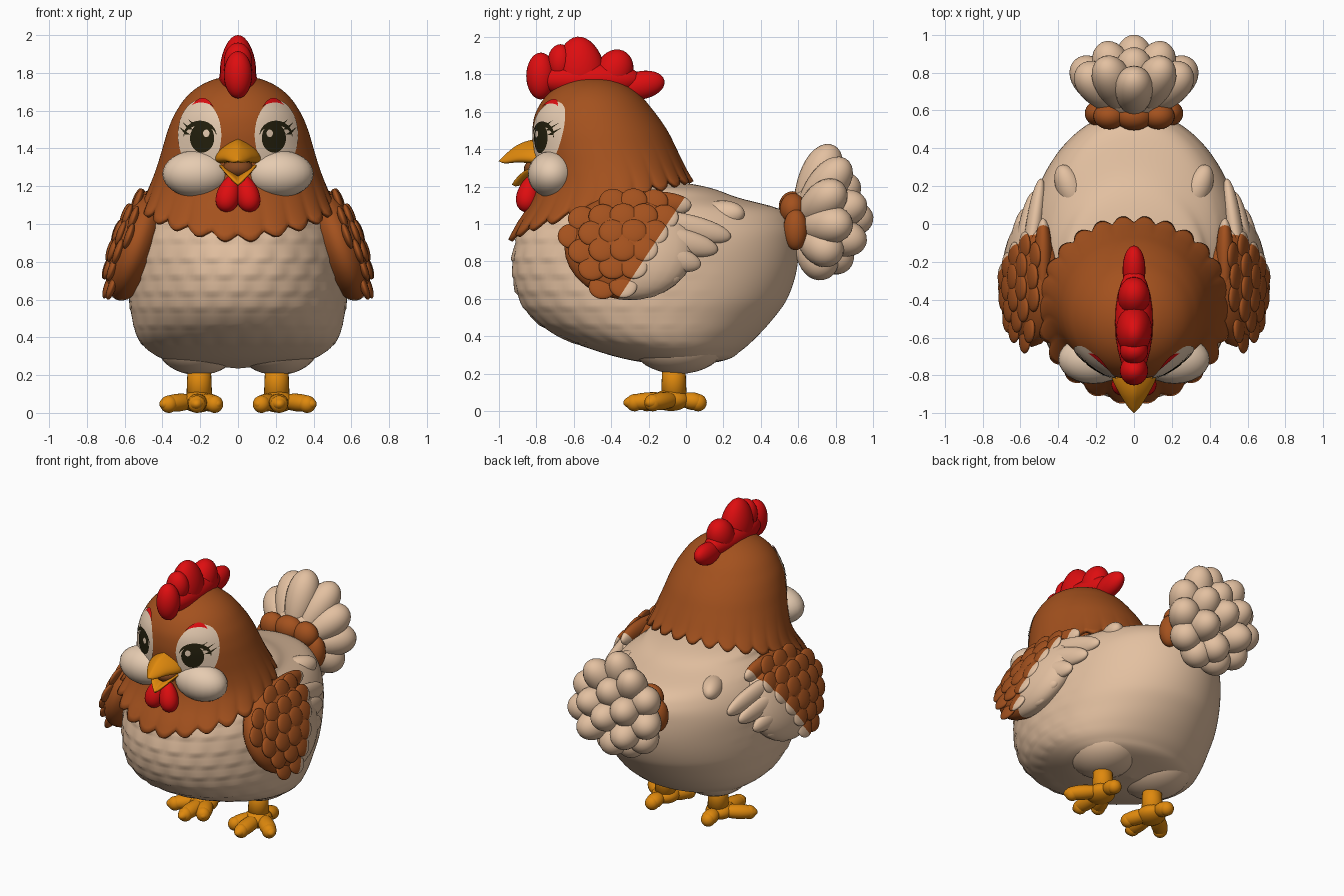
import bpy, bmesh
from math import sin, cos, pi, sqrt
from mathutils import Vector, Matrix

if "Cube" in bpy.data.objects:
    bpy.data.objects.remove(bpy.data.objects["Cube"])


def material(name, *rgb):
    m = bpy.data.materials.new(name)
    m.use_nodes = True
    m.diffuse_color = (*rgb, 1)
    for n in m.node_tree.nodes:
        if n.type == 'BSDF_PRINCIPLED':
            n.inputs["Base Color"].default_value = (*rgb, 1)
            n.inputs["Roughness"].default_value = 0.8
    return m


CREAM = material("cream feather", .77, .53, .355)
PALE = material("pale face", .79, .6, .44)
BROWN = material("brown feather", .37, .083, .013)
RED = material("comb red", .73, .004, .005)
ORANGE = material("beak orange", .74, .25, .004)
DARK = material("eye dark", .017, .014, .004)
MOUTH = material("mouth brown", .25, .07, .015)


def make(name, bm, mats, rule=None, facing=False):
    """Finish a bmesh as a smooth object; rule(centre) picks the material."""
    bmesh.ops.remove_doubles(bm, verts=bm.verts, dist=1e-5)
    bmesh.ops.recalc_face_normals(bm, faces=bm.faces)
    if facing and sum(f.normal.y for f in bm.faces) > 0:
        bmesh.ops.reverse_faces(bm, faces=bm.faces)
    for f in bm.faces:
        f.smooth = True
        if rule:
            f.material_index = rule(f.calc_center_median())
    me = bpy.data.meshes.new(name)
    bm.to_mesh(me)
    bm.free()
    for m in mats:
        me.materials.append(m)
    ob = bpy.data.objects.new(name, me)
    bpy.context.scene.collection.objects.link(ob)
    return ob


def grid(bm, f, nu, nv):
    vs = [[bm.verts.new(f(i / nu, j / nv)) for j in range(nv + 1)] for i in range(nu + 1)]
    for i in range(nu):
        for j in range(nv):
            bm.faces.new((vs[i][j], vs[i][j + 1], vs[i + 1][j + 1], vs[i + 1][j]))


def ball(bm, centre, radii, base=Matrix()):
    m = base @ Matrix.Translation(centre) @ Matrix.Diagonal((*radii, 1))
    bmesh.ops.create_uvsphere(bm, u_segments=24, v_segments=16, radius=1, matrix=m)


def lobe(bm, p, q, width, thick, taper=0.0):
    """Egg shape from p to q, fatter towards q."""
    p, q = Vector(p), Vector(q)
    d = q - p
    m = Matrix.Translation((p + q) / 2) @ d.to_track_quat('Z', 'X').to_matrix().to_4x4()
    for v in bmesh.ops.create_uvsphere(bm, u_segments=24, v_segments=16, radius=1)["verts"]:
        k = 1 + taper * v.co.z
        v.co = m @ Vector((v.co.x * width * k, v.co.y * thick * k, v.co.z * d.length / 2))


def sample(rows, z):
    """Smooth lookup of the three values in rows at a height."""
    z = min(max(z, rows[0][0]), rows[-1][0])
    i = max(k for k in range(len(rows) - 1) if rows[k][0] <= z)
    a, b, c, d = (rows[min(max(i + k, 0), len(rows) - 1)] for k in (-1, 0, 1, 2))
    h = c[0] - b[0]
    t = (z - b[0]) / h
    out = []
    for n in (1, 2, 3):
        m0, m1 = (c[n] - a[n]) / (c[0] - a[0]) * h, (d[n] - b[n]) / (d[0] - b[0]) * h
        out.append((2*t**3 - 3*t*t + 1) * b[n] + (t**3 - 2*t*t + t) * m0
                   + (3*t*t - 2*t**3) * c[n] + (t**3 - t*t) * m1)
    return out


def around(rows, a, z, grow):
    yf, yb, rx = sample(rows, z)
    return Vector(((rx + grow) * sin(a), (yf + yb) / 2 - ((yb - yf) / 2 + grow) * cos(a), z))


# Body with soft feather rows on the breast
BODY = [(.235, -.03, -.03, 0), (.27, -.28, .2, .33), (.32, -.47, .29, .46), (.4, -.68, .38, .53),
        (.5, -.82, .47, .56), (.6, -.89, .54, .575), (.75, -.925, .59, .575), (.9, -.91, .6, .56),
        (1, -.87, .58, .52), (1.08, -.8, .5, .46), (1.14, -.73, .28, .4), (1.2, -.65, .1, .33),
        (1.25, -.4, -.2, 0)]


def body_point(u, v):
    z, a = .7425 - .5075 * cos(pi * u), 2 * pi * v
    row = z / .09
    scale = abs(sin(13 * a + (int(row) % 2) * pi / 2)) * (1 - row % 1)
    fade = max(0, .35 + .65 * cos(a)) * (.35 < z < 1.1)
    return around(BODY, a, z, .012 * scale * fade)


bm = bmesh.new()
grid(bm, body_point, 90, 160)
for s in (-1, 1):
    ball(bm, (s * .21, -.04, .36), (.22, .25, .16))
    lobe(bm, (s * .27, .04, 1.03), (s * .39, .31, 1.06), .08, .075)
make("body", bm, [CREAM])

# Hood with a scalloped collar
HOOD = [(.88, -.95, .05, .57), (1, -.9, .05, .54), (1.1, -.84, .04, .5), (1.2, -.8, .035, .465),
        (1.3, -.8, -.005, .43), (1.4, -.815, -.05, .4), (1.5, -.82, -.1, .37), (1.6, -.8, -.17, .325),
        (1.7, -.73, -.26, .245), (1.765, -.62, -.37, .13), (1.79, -.49, -.49, 0)]


def hood_point(u, v):
    a = 2 * pi * v
    tip = abs(sin(12 * a))
    edge = .95 + .32 * (sin(a / 2) ** 2) ** .7 - .04 * tip
    return around(HOOD, a, 1.79 - (1.79 - edge) * u ** 1.5, .018 * tip * u ** 12)


bm = bmesh.new()
grid(bm, hood_point, 40, 192)
hood = make("hood", bm, [BROWN])
solid = hood.modifiers.new("thickness", 'SOLIDIFY')
solid.thickness, solid.offset = .025, -1


# Face: eye patches and painted details follow the hood surface
def face_y(x, z):
    yf, yb, rx = sample(HOOD, z)
    return (yf + yb) / 2 - (yb - yf) / 2 * sqrt(max(0, 1 - (x / rx) ** 2))


def sheet(name, side, f, lift, mat):
    def point(u, v):
        x, z = f(u, v)
        return side * x, face_y(x, z) - lift, z
    bm = bmesh.new()
    grid(bm, point, 12, 36)
    make(name, bm, [mat], facing=True)


def oval(cx, cz, rx, rz):
    return lambda u, v: (cx + rx * u * cos(2 * pi * v), cz + rz * u * sin(2 * pi * v))


def arc(cx, cz, rx, rz, start, end, width):
    def f(u, v):
        t = start + (end - start) * v
        k = 1 + width * (u - .5) * sin(pi * min(max(v, .05), .95))
        return cx + rx * k * cos(t), cz + rz * k * sin(t)
    return f


def stroke(x0, z0, x1, z1, w):
    return lambda u, v: (x0 + (x1 - x0) * v + w * (u - .5) * (1 - v), z0 + (z1 - z0) * v)


for s, side in ((1, "left"), (-1, "right")):
    sheet(side + "_eye_patch", s, oval(.203, 1.47, .115, .185), .008, PALE)
    sheet(side + "_iris", s, oval(.19, 1.455, .064, .077), .012, DARK)
    sheet(side + "_eye_glint", s, oval(.168, 1.48, .017, .02), .016, PALE)
    sheet(side + "_upper_lid", s, arc(.2, 1.455, .088, .08, .1, 2.9, .3), .014, DARK)
    for n, (x, z) in enumerate(((.312, 1.515), (.295, 1.54), (.265, 1.555))):
        sheet(f"{side}_lash_{n}", s, stroke(x - .045, z - .04, x, z, .025), .014, DARK)
    sheet(side + "_brow", s, arc(.19, 1.48, .1, .175, 1.05, 2.2, .14), .014, RED)
    bm = bmesh.new()
    ball(bm, (s * .215, -.715, 1.265), (.185, .13, .125))
    make(side + "_cheek", bm, [PALE])
    bm = bmesh.new()
    lobe(bm, (s * .025, -.82, 1.26), (s * .073, -.86, 1.065), .062, .06, .25)
    make(side + "_wattle", bm, [RED])


# Beak: upper half droops at the corners, lower half rises to meet it
def beak(name, rings, droop):
    def point(u, v):
        y = rings[0][0] + u * (rings[-1][0] - rings[0][0])
        zc, rx, rz = sample(rings, y)
        turn = 2 * pi * v
        return rx * sin(turn), y, zc + rz * cos(turn) - droop * rx * abs(sin(turn))
    bm = bmesh.new()
    grid(bm, point, 24, 32)
    make(name, bm, [ORANGE])


beak("upper_beak", [(-1, 1.335, 0, 0), (-.97, 1.347, .03, .02), (-.9, 1.38, .075, .042),
                    (-.82, 1.395, .115, .055), (-.74, 1.395, .125, .06)], .4)
beak("lower_beak", [(-.93, 1.21, 0, 0), (-.91, 1.215, .03, .014), (-.86, 1.23, .075, .018),
                    (-.74, 1.25, .12, .02)], -.7)
bm = bmesh.new()
ball(bm, (0, -.79, 1.295), (.08, .075, .055))
make("mouth", bm, [MOUTH])

# Comb
bm = bmesh.new()
ball(bm, (0, -.52, 1.77), (.1, .29, .095))
ball(bm, (0, -.775, 1.79), (.075, .078, .125))
lobe(bm, (0, -.55, 1.66), (0, -.58, 2), .13, .095, -.12)
ball(bm, (0, -.67, 1.86), (.075, .07, .1))
lobe(bm, (0, -.45, 1.66), (0, -.335, 1.925), .1, .085, .1)
lobe(bm, (0, -.4, 1.71), (0, -.115, 1.765), .075, .06, .1)
make("comb", bm, [RED])

# Wings: layered brown scales in front, cream flight feathers behind
FLIGHT = [((.48, -.4, 1.11), (.48, .03, 1.1)), ((.57, -.3, 1.05), (.49, .24, .93)),
          ((.62, -.3, .97), (.53, .17, .86)), ((.65, -.32, .88), (.58, .08, .78)),
          ((.66, -.35, .79), (.61, -.03, .71)), ((.65, -.42, .72), (.62, -.13, .65))]
SPLIT, ACROSS = Vector((0, -.015, 1.13)), Vector((0, 1, -.656))
for s, side in ((1, "left"), (-1, "right")):
    bm = bmesh.new()
    base = Matrix.Translation((s * .54, -.3, .88)) @ Matrix.Rotation(-.34 * s, 4, 'Y')
    ball(bm, (0, 0, 0), (.135, .35, .3), base)
    for row in range(6):
        for col in range(6):
            y, z = -.31 + .11 * col + .055 * (row % 2), .23 - .095 * row
            q = (y / .35) ** 2 + (z / .3) ** 2
            centre = Vector((s * .122 * sqrt(max(0, 1 - q)), y, z))
            if q < .9 and (base @ centre - SPLIT).dot(ACROSS) < 0:
                ball(bm, centre, (.022, .075, .07), base)
    for p, q in FLIGHT:
        lobe(bm, (s * p[0], *p[1:]), (s * q[0], *q[1:]), .07, .045, .1)
    bmesh.ops.bisect_plane(bm, geom=bm.verts[:] + bm.edges[:] + bm.faces[:],
                           plane_co=SPLIT, plane_no=ACROSS)
    make(side + "_wing", bm, [BROWN, CREAM], lambda c: int((c - SPLIT).dot(ACROSS) > 0))

# Tail: brown tufts round the root and a puff of cream feathers
bm = bmesh.new()
ball(bm, (0, .57, 1.09), (.1, .075, .085))
for s in (-1, 1):
    ball(bm, (s * .13, .57, 1.08), (.085, .07, .085))
    ball(bm, (s * .195, .585, .97), (.065, .065, .11))
make("tail_tufts", bm, [BROWN])

TIPS = [(0, .79, 1.42), (.16, .86, 1.34), (.28, .83, 1.2), (0, 1, 1.04), (.16, .96, 1.12),
        (.31, .87, 1.0), (.16, .96, .9), (0, .88, .77), (.25, .81, .82), (.1, .77, .72), (0, .92, 1.24)]
bm = bmesh.new()
ball(bm, (0, .7, 1), (.2, .17, .22))
for x, y, z in TIPS:
    for s in ((-1, 1) if x else (1,)):
        lobe(bm, (s * x * .25, .6, .99 + .1 * (z - 1)), (s * x, y, z), .1, .1, .25)
make("tail_feathers", bm, [CREAM])

# Legs and toes
for s, side in ((1, "left"), (-1, "right")):
    bm = bmesh.new()
    bmesh.ops.create_cone(bm, cap_ends=True, segments=24, radius1=.07, radius2=.06, depth=.24,
                          matrix=Matrix.Translation((s * .205, -.065, .16)))
    ball(bm, (s * .21, -.08, .06), (.09, .1, .058))
    for x, y in ((.1, -.25), (.22, -.335), (.41, -.21), (.22, .1)):
        lobe(bm, (s * .21, -.04, .065), (s * x, y, .045), .047, .052, .1)
        ball(bm, (s * (.21 + (x - .21) * .78), -.06 + (y + .06) * .78, .046), (.046, .046, .046))
    make(side + "_leg", bm, [ORANGE])
